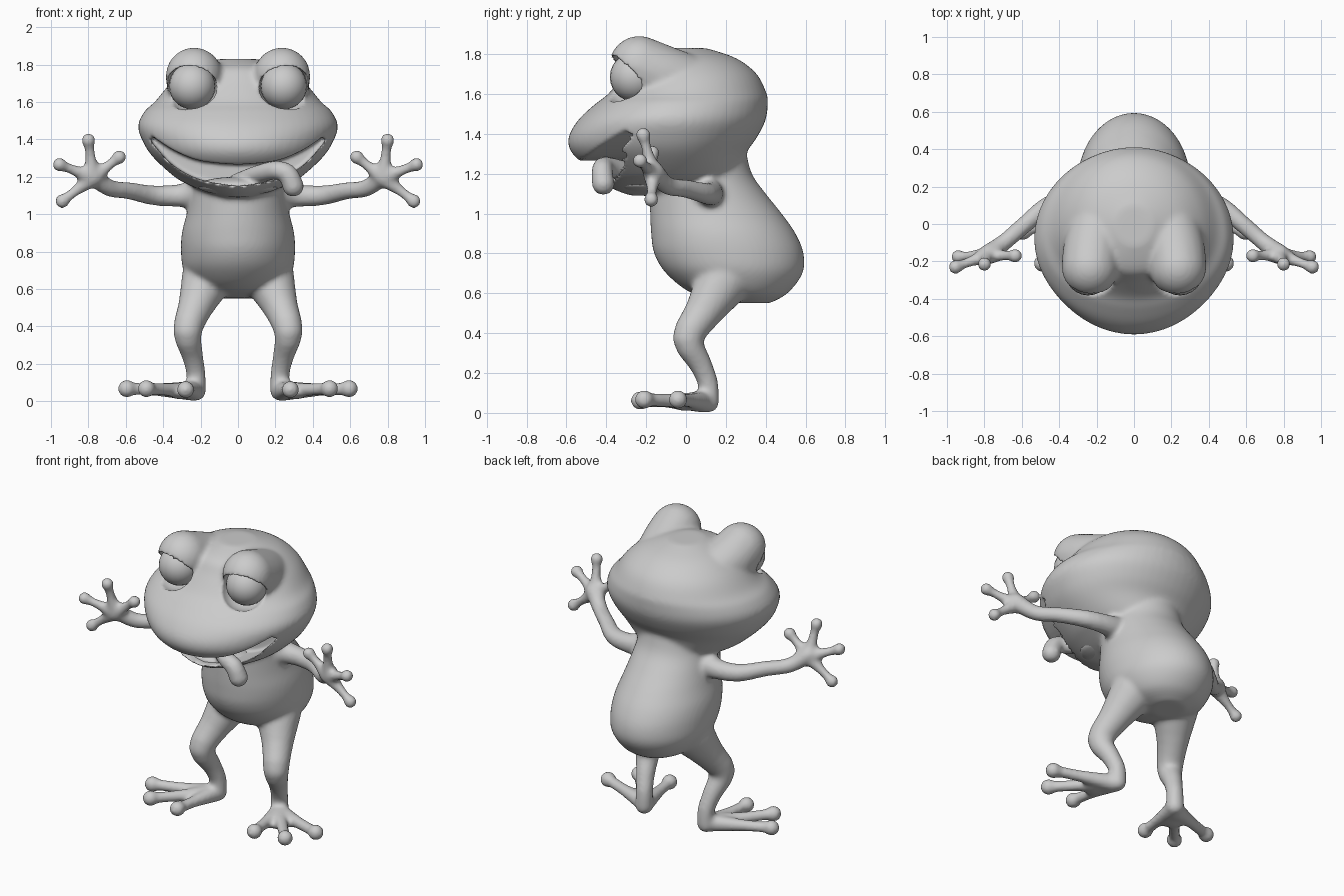
import bpy
import bmesh
import math
from mathutils import Matrix, Vector

default_cube = bpy.data.objects.get("Cube")
if default_cube:
    bpy.data.objects.remove(default_cube, do_unlink=True)

skin = bpy.data.materials.new("plain grey")
skin.use_nodes = True
grey = (0.6, 0.6, 0.6, 1)
skin.diffuse_color = grey
skin.node_tree.nodes["Principled BSDF"].inputs["Base Color"].default_value = grey

# Unit sphere points shared by all limbs
bm = bmesh.new()
bmesh.ops.create_icosphere(bm, subdivisions=3, radius=1)
sphere_points = [v.co.copy() for v in bm.verts]
bm.free()


def refine(rows, steps=4):
    """Catmull-Rom interpolation of rows of numbers."""
    rows = [rows[0]] + list(rows) + [rows[-1]]
    result = []
    for i in range(1, len(rows) - 2):
        for s in range(steps):
            t = s / steps
            result.append([
                0.5 * (2 * b + (c - a) * t + (2 * a - 5 * b + 4 * c - d) * t * t
                       + (3 * b - a - 3 * c + d) * t ** 3)
                for a, b, c, d in zip(*rows[i - 1:i + 3])])
    return result + [list(rows[-1])]


def loft(bm, rows, sides=56):
    """Rings of (height, half width, front y, back y, y of the widest point)."""
    rings = []
    for z, width, front, back, wide in refine(rows):
        ring = []
        for i in range(sides):
            angle = math.tau * i / sides
            reach = back - wide if math.sin(angle) > 0 else wide - front
            ring.append(bm.verts.new((width * math.cos(angle),
                                      wide + reach * math.sin(angle), z)))
        rings.append(ring)
    for low, high in zip(rings, rings[1:]):
        for i in range(sides):
            j = (i + 1) % sides
            bm.faces.new((low[i], low[j], high[j], high[i]))
    bm.faces.new(rings[0][::-1])
    bm.faces.new(rings[-1])


def ball(bm, centre, radii):
    matrix = Matrix.Translation(centre) @ Matrix.Diagonal((*radii, 1))
    bmesh.ops.create_uvsphere(bm, u_segments=24, v_segments=14,
                              radius=1, matrix=matrix)


def limb(bm, points, side=1):
    """Rounded tapering limb through points of (x, y, z, radius)."""
    path = refine(points, 3)
    for pair in zip(path, path[1:]):
        verts = [bm.verts.new(Vector((side * x, y, z)) + r * p)
                 for x, y, z, r in pair for p in sphere_points]
        bmesh.ops.convex_hull(bm, input=verts)
        loose = [v for v in bm.verts if not v.link_faces]
        bmesh.ops.delete(bm, geom=loose, context="VERTS")


def finish(bm, name):
    bmesh.ops.recalc_face_normals(bm, faces=bm.faces)
    mesh = bpy.data.meshes.new(name)
    bm.to_mesh(mesh)
    bm.free()
    mesh.materials.append(skin)
    mesh.shade_smooth()
    obj = bpy.data.objects.new(name, mesh)
    bpy.context.collection.objects.link(obj)
    return obj


def remesh(obj, size, smoothing):
    fuse = obj.modifiers.new("fuse", "REMESH")
    fuse.mode = "VOXEL"
    fuse.voxel_size = size
    fuse.use_smooth_shade = True
    soften = obj.modifiers.new("soften", "SMOOTH")
    soften.factor = 0.5
    soften.iterations = smoothing


bm = bmesh.new()

# Pear-shaped body with a bulging rump
loft(bm, [
    (0.55, 0.10, 0.22, 0.42, 0.33),
    (0.60, 0.22, 0.03, 0.51, 0.27),
    (0.70, 0.29, -0.10, 0.585, 0.23),
    (0.80, 0.305, -0.16, 0.59, 0.20),
    (0.90, 0.30, -0.175, 0.55, 0.17),
    (1.00, 0.275, -0.18, 0.48, 0.14),
    (1.10, 0.255, -0.18, 0.40, 0.11),
    (1.20, 0.24, -0.17, 0.33, 0.08),
    (1.32, 0.23, -0.16, 0.30, 0.07)])

# Wide head with overhanging snout, cheeks and jaw
loft(bm, [
    (1.09, 0.08, -0.28, 0.15, -0.08),
    (1.12, 0.18, -0.36, 0.20, -0.08),
    (1.16, 0.27, -0.42, 0.24, -0.08),
    (1.20, 0.34, -0.46, 0.27, -0.08),
    (1.30, 0.45, -0.57, 0.30, -0.08),
    (1.38, 0.505, -0.59, 0.355, -0.08),
    (1.47, 0.535, -0.54, 0.40, -0.08),
    (1.55, 0.50, -0.455, 0.41, -0.06),
    (1.60, 0.445, -0.39, 0.405, -0.03),
    (1.70, 0.36, -0.31, 0.355, 0.0),
    (1.78, 0.25, -0.25, 0.25, 0.0),
    (1.83, 0.10, -0.12, 0.10, 0.0)])

for side in (-1, 1):
    # Brow bump over each eye
    limb(bm, [(0.235, -0.235, 1.74, 0.152), (0.22, -0.13, 1.69, 0.16),
              (0.19, 0.0, 1.64, 0.16)], side)

    # Arm, palm and four fingers with round tips
    limb(bm, [(0.18, 0.09, 1.11, 0.09), (0.30, 0.125, 1.10, 0.063),
              (0.45, 0.10, 1.10, 0.054), (0.58, 0.0, 1.125, 0.047),
              (0.69, -0.095, 1.14, 0.046), (0.78, -0.16, 1.21, 0.052)], side)
    for tip in ((0.635, -0.17, 1.305), (0.80, -0.215, 1.395),
                (0.955, -0.23, 1.265), (0.94, -0.175, 1.07)):
        palm = Vector((0.775, -0.165, 1.195))
        knuckle = palm.lerp(Vector(tip), 0.55)
        limb(bm, [(*palm, 0.05), (*knuckle, 0.029), (*tip, 0.03)], side)
        ball(bm, (side * tip[0], tip[1], tip[2]), [0.04] * 3)

    # Bent leg down to the heel
    limb(bm, [(0.16, 0.19, 0.67, 0.14), (0.225, 0.09, 0.51, 0.095),
              (0.27, 0.01, 0.375, 0.077), (0.245, 0.07, 0.25, 0.058),
              (0.225, 0.11, 0.15, 0.052), (0.225, 0.112, 0.055, 0.055)], side)

    # Three spread toes with round tips
    for tip in ((0.595, -0.04, 0.067), (0.49, -0.21, 0.067), (0.28, -0.23, 0.062)):
        heel = Vector((0.235, 0.09, 0.055))
        middle = heel.lerp(Vector(tip), 0.55)
        limb(bm, [(*heel, 0.055), (*middle, 0.036), (*tip, 0.035)], side)
        ball(bm, (side * tip[0], tip[1], tip[2]), [0.049] * 3)
    ball(bm, (side * 0.30, 0.0, 0.045), (0.085, 0.085, 0.035))

frog = finish(bm, "frog_skin")
remesh(frog, 0.012, 8)

# Cutter for the grinning mouth and the two eye sockets
bm = bmesh.new()
upper = [(0.0, 1.265), (0.2, 1.285), (0.35, 1.345), (0.475, 1.43)]
lower = [(0.46, 1.385), (0.35, 1.265), (0.2, 1.185), (0.0, 1.15)]
half = refine(upper) + refine(lower)
outline = half + [(-x, z) for x, z in half[-2:0:-1]]
mouth = bm.faces.new([bm.verts.new((x, -0.9, z)) for x, z in outline])
pushed = bmesh.ops.extrude_face_region(bm, geom=[mouth], use_keep_orig=True)
bmesh.ops.translate(bm, vec=(0, 0.77, 0), verts=[
    v for v in pushed["geom"] if isinstance(v, bmesh.types.BMVert)])
for side in (-1, 1):
    ball(bm, (side * 0.25, -0.305, 1.675), (0.138, 0.138, 0.13))
cutter = finish(bm, "mouth_and_socket_cutter")
cutter.hide_render = True

carve = frog.modifiers.new("carve", "BOOLEAN")
carve.operation = "DIFFERENCE"
carve.solver = "EXACT"
carve.object = cutter
remesh(frog, 0.011, 3)

# Bake the fused skin and drop the cutter
bpy.context.view_layer.update()
evaluated = frog.evaluated_get(bpy.context.evaluated_depsgraph_get())
baked = bpy.data.meshes.new_from_object(evaluated)
frog.modifiers.clear()
frog.data = baked
baked.materials.clear()
baked.materials.append(skin)
baked.shade_smooth()
bpy.data.objects.remove(cutter, do_unlink=True)

# Eyeballs
for side, name in ((-1, "right_eye"), (1, "left_eye")):
    bm = bmesh.new()
    ball(bm, (side * 0.245, -0.258, 1.685), [0.124] * 3)
    finish(bm, name)

# Tongue lolling over the lip on the left
bm = bmesh.new()
limb(bm, [(0.0, -0.16, 1.17, 0.05), (0.10, -0.30, 1.21, 0.05),
          (0.20, -0.40, 1.235, 0.05), (0.265, -0.42, 1.215, 0.053),
          (0.295, -0.415, 1.15, 0.057)])
ball(bm, (0, -0.2, 1.15), (0.22, 0.16, 0.05))
tongue = finish(bm, "tongue")
remesh(tongue, 0.012, 5)
